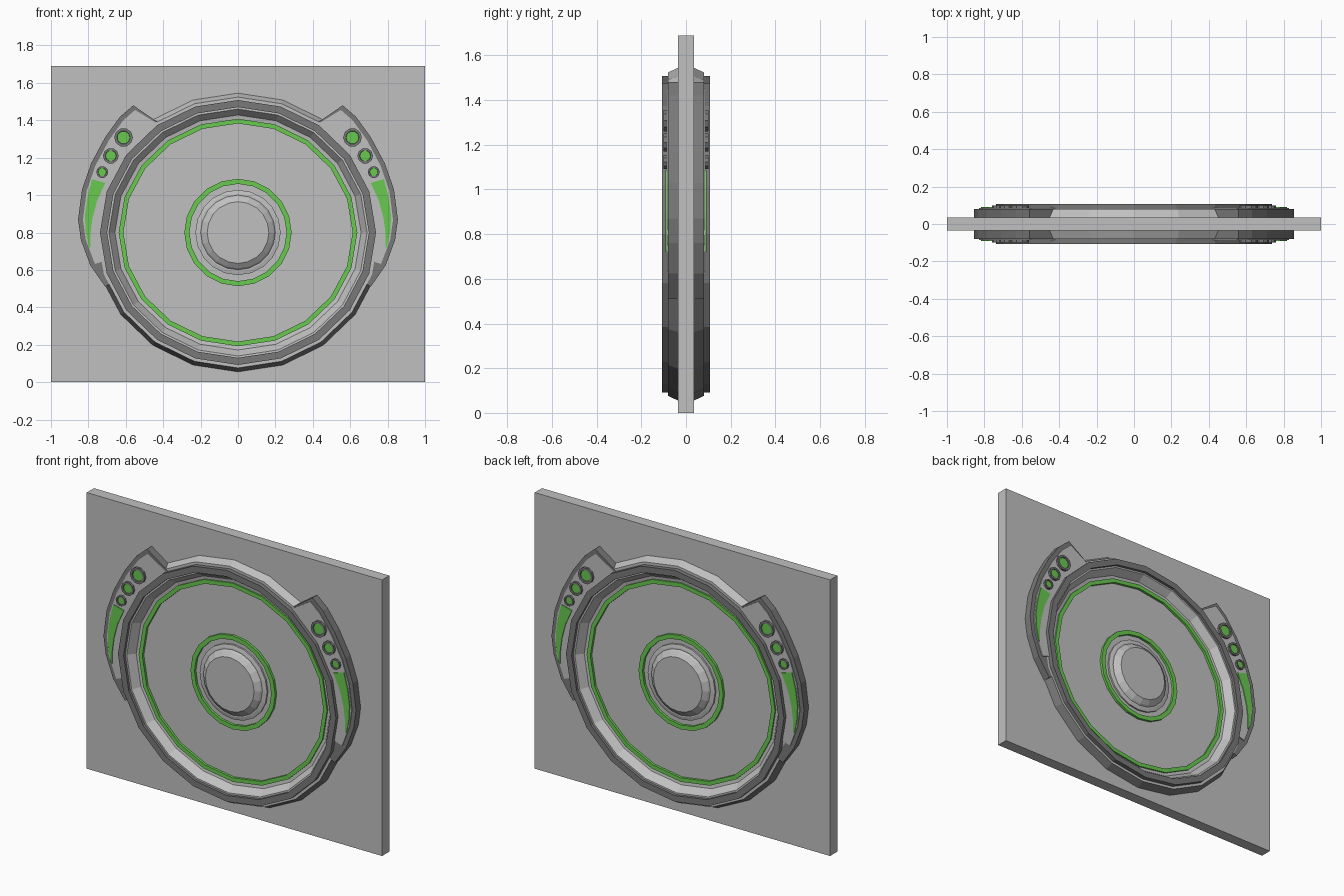
import bpy, bmesh, math

if "Cube" in bpy.data.objects:
    bpy.data.objects.remove(bpy.data.objects["Cube"])

CZ = 0.80      # height of the ring centre


def material(name, rgb):
    m = bpy.data.materials.new(name)
    m.diffuse_color = (*rgb, 1)
    m.use_nodes = True
    m.node_tree.nodes["Principled BSDF"].inputs["Base Color"].default_value = m.diffuse_color
    return m


LIGHT, DARK, GREEN = range(3)
MATS = [material("light_grey", (0.53, 0.53, 0.53)),
        material("dark_grey", (0.19, 0.19, 0.19)),
        material("green", (0.14, 0.58, 0.08))]


def finish(name, bm):
    bmesh.ops.recalc_face_normals(bm, faces=bm.faces)
    me = bpy.data.meshes.new(name)
    bm.to_mesh(me)
    bm.free()
    for m in MATS:
        me.materials.append(m)
    ob = bpy.data.objects.new(name, me)
    bpy.context.collection.objects.link(ob)
    return ob


def lathe(name, profile, side, mats, n=20, cx=0, cz=CZ, wide=0.0, cap=False):
    """Turn (radius, depth) points about the y axis; closed loop or capped solid."""
    bm = bmesh.new()
    loops = []
    for r, y in profile:
        loop = []
        for i in range(n):
            a = 2 * math.pi * i / n
            loop.append(bm.verts.new((cx + (r + wide) * math.cos(a), side * y,
                                      cz + r * math.sin(a))))
        loops.append(loop)
    k = len(loops)
    for j in range(k - 1 if cap else k):
        A, B = loops[j], loops[(j + 1) % k]
        for i in range(n):
            f = bm.faces.new((A[i], A[(i + 1) % n], B[(i + 1) % n], B[i]))
            f.material_index = mats[j]
    if cap:
        bm.faces.new(loops[0])
        bm.faces.new(loops[-1]).material_index = mats[-1]
    return finish(name, bm)


def strip(name, A, B, y0, y1, side, flip, mat):
    """Solid band between two polylines in the xz plane."""
    bm = bmesh.new()
    rows = [[bm.verts.new((flip * x, side * y, z)) for x, z in L]
            for L, y in ((A, y0), (A, y1), (B, y1), (B, y0))]
    for j in range(4):
        P, Q = rows[j], rows[(j + 1) % 4]
        for i in range(len(A) - 1):
            bm.faces.new((P[i], P[i + 1], Q[i + 1], Q[i]))
    for e in (0, -1):
        bm.faces.new([r[e] for r in rows])
    for f in bm.faces:
        f.material_index = mat
    return finish(name, bm)


# wall slab
bm = bmesh.new()
bmesh.ops.create_cube(bm, size=1)
for v in bm.verts:
    v.co = (v.co.x * 2, v.co.y * 0.07, (v.co.z + 0.5) * 1.69)
finish("wall_slab", bm)

# side fin outline: outer edge, and inner edge buried in the ring
outer = [(.56, 1.48), (.63, 1.42), (.71, 1.31), (.785, 1.17), (.834, 1.03),
         (.855, .87), (.84, .76), (.79, .625), (.71, .51)]
inner = [(.40, 1.37)]
for x, z in outer[1:]:
    a = math.atan2(z - CZ, x)
    inner.append((.715 * math.cos(a), CZ + .685 * math.sin(a)))


def toward(p, q, d):
    length = math.hypot(q[0] - p[0], q[1] - p[1])
    t = min(d / length, 0.9)
    return (p[0] + (q[0] - p[0]) * t, p[1] + (q[1] - p[1]) * t)


plate_outer = [toward(p, q, .026) for p, q in zip(outer, inner)][:8]
plate_outer[0] = (.55, 1.455)
plate_inner = inner[:8]
plate_inner[0] = (.41, 1.37)

wedge_out = [(.78, 1.085), (.805, .99), (.818, .893), (.815, .81), (.797, .72)]
wedge_in = [(.71, 1.065), (.753, .97), (.778, .877), (.788, .80), (.79, .72)]

ring = [(.60, .03), (.60, .04), (.628, .045), (.66, .09), (.67, .09), (.67, .107),
        (.708, .107), (.708, .08), (.724, .08), (.745, .035), (.745, .03)]
ring_mats = [LIGHT] * 4 + [DARK] * 3 + [LIGHT] * 4

for side, word in ((-1, "front"), (1, "back")):
    # big rim, with the lower outer bevel in dark grey
    rim = lathe(word + "_rim", ring, side, ring_mats, wide=.03)
    for f in rim.data.polygons:
        c = f.center
        if c.z < .62 and math.hypot(c.x / .75, (c.z - CZ) / .72) > .985:
            f.material_index = DARK
    # green rings
    lathe(word + "_outer_green_ring", [(.583, .03), (.583, .05), (.608, .05), (.608, .03)],
          side, [GREEN] * 4, wide=.03)
    lathe(word + "_inner_green_ring", [(.26, .03), (.26, .05), (.287, .05), (.287, .03)],
          side, [GREEN] * 4)
    # central button
    lathe(word + "_button", [(.228, .03), (.228, .045), (.208, .05), (.20, .05),
                             (.192, .06), (.165, .08)],
          side, [LIGHT] * 6, cap=True)
    # fins with plates, lamps and green wedges
    for flip, hand in ((1, "right"), (-1, "left")):
        tag = word + "_" + hand
        strip(tag + "_fin", outer, inner, .03, .08, side, flip, DARK)
        strip(tag + "_fin_plate", plate_outer, plate_inner, .078, .086, side, flip, LIGHT)
        strip(tag + "_wedge", wedge_out, wedge_in, .084, .091, side, flip, GREEN)
        for x, z, r in ((.612, 1.308, .05), (.68, 1.21, .042), (.726, 1.123, .032)):
            lathe(tag + "_lamp", [(r, .08), (r, .1), (r * .72, .1), (r * .68, .094)],
                  side, [DARK, DARK, DARK, GREEN], n=10, cx=flip * x, cz=z, cap=True)
